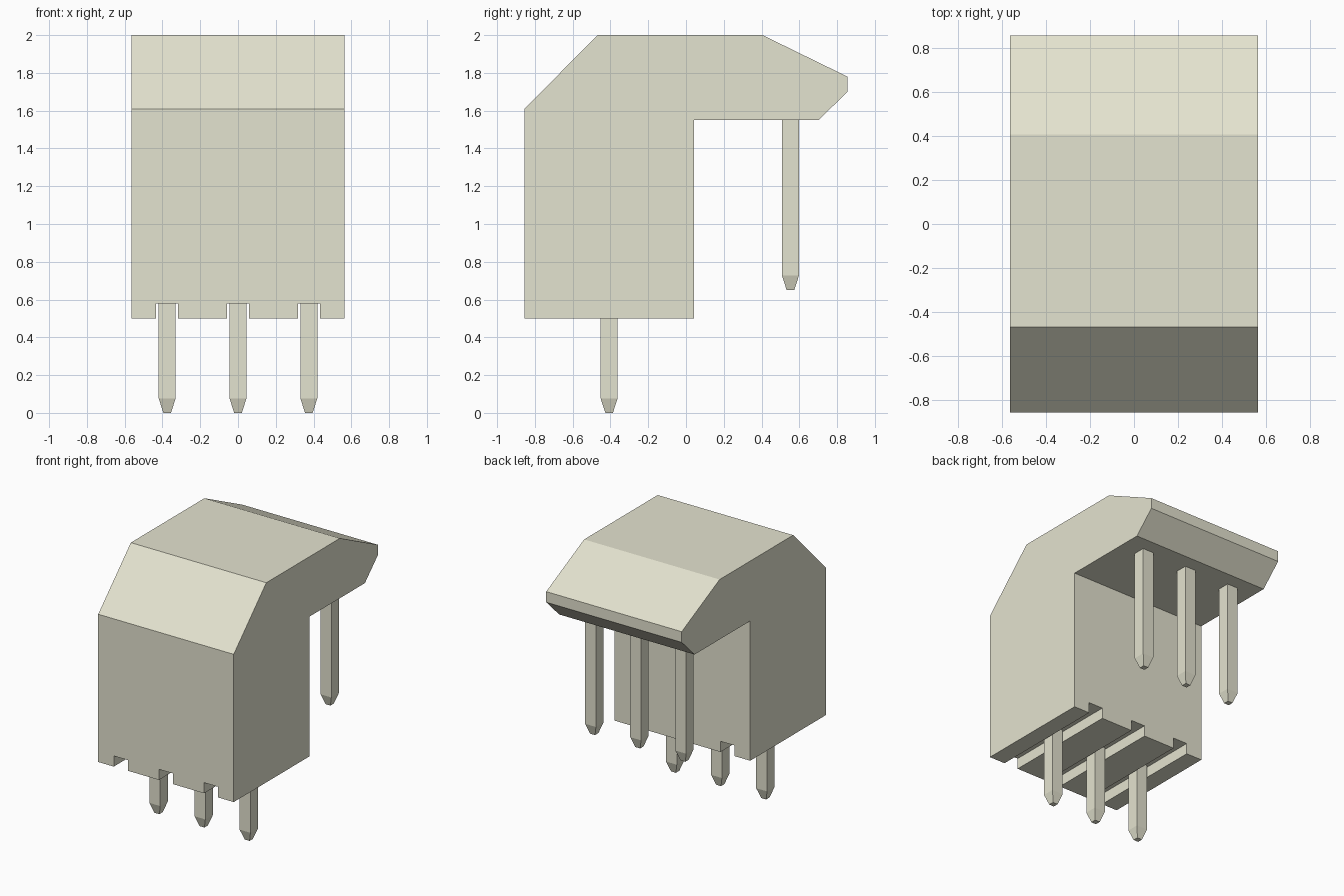
import bpy
import bmesh

default_cube = bpy.data.objects.get("Cube")
if default_cube:
    bpy.data.objects.remove(default_cube, do_unlink=True)

COLOUR = (0.777, 0.769, 0.626, 1.0)
HALF_WIDTH = 0.563
BOTTOM = 0.5
GROOVE_TOP = 0.58
PITCH = 0.375
PIN = 0.09

ivory = bpy.data.materials.new("ivory_plastic")
ivory.use_nodes = True
ivory.diffuse_color = COLOUR
ivory.node_tree.nodes["Principled BSDF"].inputs["Base Color"].default_value = COLOUR


def add_object(name, bm):
    bmesh.ops.recalc_face_normals(bm, faces=bm.faces)
    mesh = bpy.data.meshes.new(name)
    bm.to_mesh(mesh)
    bm.free()
    mesh.materials.append(ivory)
    obj = bpy.data.objects.new(name, mesh)
    bpy.context.collection.objects.link(obj)
    return obj


def extrude_profile(name, profile, half_width):
    """Extrude a (y, z) outline symmetrically along x."""
    bm = bmesh.new()
    face = bm.faces.new([bm.verts.new((-half_width, y, z)) for y, z in profile])
    moved = bmesh.ops.extrude_face_region(bm, geom=[face])["geom"]
    verts = [g for g in moved if isinstance(g, bmesh.types.BMVert)]
    bmesh.ops.translate(bm, verts=verts, vec=(2 * half_width, 0, 0))
    return add_object(name, bm)


def make_pin(name, x, y, bottom, top):
    """Square pin with a tapered lower tip."""
    bm = bmesh.new()
    rings = []
    for z, size in ((bottom, 0.04), (bottom + 0.077, PIN), (top, PIN)):
        h = size / 2
        rings.append([bm.verts.new((x + sx * h, y + sy * h, z))
                      for sx, sy in ((-1, -1), (1, -1), (1, 1), (-1, 1))])
    for low, high in zip(rings, rings[1:]):
        for i in range(4):
            j = (i + 1) % 4
            bm.faces.new((low[i], low[j], high[j], high[i]))
    bm.faces.new(rings[0])
    bm.faces.new(rings[-1])
    return add_object(name, bm)


# Housing with a chamfered front and an overhanging rear lip
housing = extrude_profile("housing", [
    (-0.855, BOTTOM), (0.042, BOTTOM), (0.042, 1.55), (0.702, 1.55),
    (0.855, 1.70), (0.855, 1.78), (0.405, 2.0), (-0.468, 2.0), (-0.855, 1.61),
], HALF_WIDTH)

# Three grooves cut along the underside
for column in (-1, 0, 1):
    cutter = extrude_profile("groove_cutter", [
        (-1, BOTTOM - 0.1), (0.2, BOTTOM - 0.1), (0.2, GROOVE_TOP), (-1, GROOVE_TOP),
    ], 0.0585)
    cutter.location.x = column * PITCH
    cutter.hide_render = True
    cut = housing.modifiers.new("groove", "BOOLEAN")
    cut.operation = "DIFFERENCE"
    cut.solver = "EXACT"
    cut.object = cutter
    bpy.context.view_layer.objects.active = housing
    bpy.ops.object.modifier_apply(modifier=cut.name)
    bpy.data.objects.remove(cutter, do_unlink=True)

# Front and rear rows of pins
for column, side in ((-1, "right"), (0, "middle"), (1, "left")):
    make_pin("front_pin_" + side, column * PITCH, -0.407, 0.0, GROOVE_TOP + 0.01)
    make_pin("rear_pin_" + side, column * PITCH, 0.553, 0.65, 1.56)
